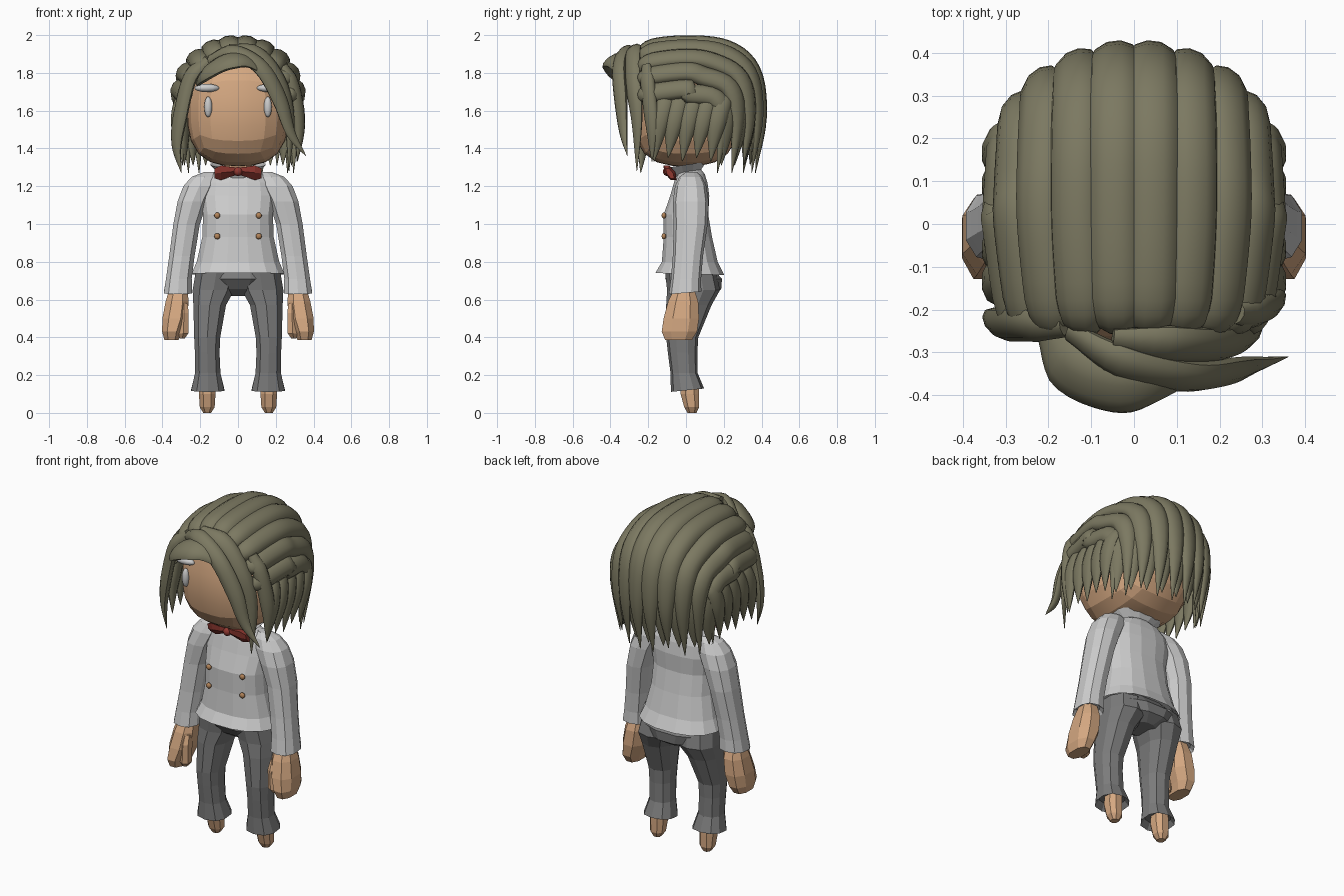
import bpy, bmesh, math
from mathutils import Vector
from math import sin, cos, pi, radians

if "Cube" in bpy.data.objects:
    bpy.data.objects.remove(bpy.data.objects["Cube"])


def material(name, rgb):
    m = bpy.data.materials.new(name)
    m.diffuse_color = (*rgb, 1)
    m.use_nodes = True
    m.node_tree.nodes["Principled BSDF"].inputs["Base Color"].default_value = m.diffuse_color
    return m


SKIN = material("skin", (0.66, 0.39, 0.22))
HAIR = material("hair", (0.20, 0.19, 0.12))
RED = material("red", (0.28, 0.04, 0.03))
DARK = material("dark_grey", (0.20, 0.20, 0.20))
WHITE = material("white", (1, 1, 1))
BRASS = material("brass", (0.45, 0.23, 0.10))


def finish(name, bm, mat, smooth=None):
    bmesh.ops.recalc_face_normals(bm, faces=bm.faces)
    me = bpy.data.meshes.new(name)
    bm.to_mesh(me)
    bm.free()
    ob = bpy.data.objects.new(name, me)
    bpy.context.collection.objects.link(ob)
    if mat:
        me.materials.append(mat)
    if smooth:
        bpy.ops.object.select_all(action='DESELECT')
        ob.select_set(True)
        bpy.context.view_layer.objects.active = ob
        bpy.ops.object.shade_smooth_by_angle(angle=radians(smooth))
    return ob


def skin_rings(bm, rings):
    loops = [[bm.verts.new(p) for p in r] for r in rings]
    n = len(loops[0])
    for a, b in zip(loops, loops[1:]):
        for i in range(n):
            j = (i + 1) % n
            bm.faces.new((a[i], a[j], b[j], b[i]))
    bm.faces.new(loops[0])
    bm.faces.new(loops[-1])


# Loft of level rings (cx, cy, z, rx, ry, tilt along y)
def loft(name, rings, mat=None, n=10, sx=1, p=2.4):
    def power(v):
        return math.copysign(abs(v) ** (2 / p), v)
    bm, out = bmesh.new(), []
    for cx, cy, z, rx, ry, *tilt in rings:
        t = tilt[0] if tilt else 0
        ring = []
        for i in range(n):
            a = 2 * pi * (i + 0.5) / n
            dx, dy = rx * power(cos(a)), ry * power(sin(a))
            ring.append(Vector((sx * (cx + dx), cy + dy, z + t * dy)))
        out.append(ring)
    skin_rings(bm, out)
    return finish(name, bm, mat)


def spline(pts, steps):
    P = [Vector(p) for p in pts]
    P = [2 * P[0] - P[1]] + P + [2 * P[-1] - P[-2]]
    out = []
    for k in range(1, len(P) - 2):
        a, b, c, d = P[k - 1:k + 3]
        for s in range(steps):
            t = s / steps
            out.append(0.5 * (2 * b + (c - a) * t + (2 * a - 5 * b + 4 * c - d) * t * t
                              + (3 * b - a - 3 * c + d) * t ** 3))
    return out + [P[-2]]


# Flattened tapering strand swept along a path, its flat side facing the head
def lock(name, pts, w, th, centre=(0, 0.05, 1.55), n=10, taper=0.55):
    path = spline(pts, 5)
    rings, last = [], len(path) - 1
    for i, p in enumerate(path):
        t = (path[min(i + 1, last)] - path[max(i - 1, 0)]).normalized()
        side = t.cross(p - Vector(centre)).normalized()
        up = side.cross(t)
        u = i / last
        k = min(1, 0.6 + 2 * u)
        if u > taper:
            k = 0.03 + 0.97 * (1 - ((u - taper) / (1 - taper)) ** 1.5)
        rings.append([p + side * (cos(2 * pi * j / n) * w * k)
                      + up * (sin(2 * pi * j / n) * th * k) for j in range(n)])
    bm = bmesh.new()
    skin_rings(bm, rings)
    return finish(name, bm, HAIR, 50)


def ball(name, loc, size, mat):
    bm = bmesh.new()
    bmesh.ops.create_uvsphere(bm, u_segments=12, v_segments=8, radius=1)
    for v in bm.verts:
        v.co = Vector(v.co[i] * size[i] + loc[i] for i in range(3))
    return finish(name, bm, mat, 60)


# Head: rounded box
bm = bmesh.new()
bmesh.ops.create_cube(bm, size=2)
bmesh.ops.subdivide_edges(bm, edges=bm.edges[:], cuts=5, use_grid_fill=True)
for v in bm.verts:
    d = Vector(math.tan(c * 0.75) / math.tan(0.75) for c in v.co)
    d /= sum(abs(c) ** 2.7 for c in d) ** (1 / 2.7)
    v.co = (d.x * 0.27, d.y * 0.285, 1.60 + d.z * 0.295)
finish("head", bm, SKIN, 14)
loft("neck", [(0, 0.01, 1.25, .07, .06), (0, 0.01, 1.36, .07, .06)], SKIN)

# Jacket, collar and trouser seat
loft("jacket", [(0, .02, .77, .21, .15), (0, .02, .735, .25, .185, -.03),
                (0, .02, .80, .222, .15), (0, .01, .93, .192, .13), (0, .0, 1.05, .188, .12),
                (0, .02, 1.15, .20, .105), (0, .025, 1.22, .19, .09),
                (0, .025, 1.265, .14, .075), (0, .02, 1.29, .08, .06)], n=16)
loft("collar", [(0, .01, 1.265, .09, .07, .3), (0, .01, 1.315, .15, .10, .15),
                (0, .01, 1.30, .09, .07, .15)], n=12)
loft("trouser_seat", [(0, .02, .78, .19, .11), (0, .04, .71, .21, .155),
                      (0, .06, .655, .16, .13), (0, .06, .62, .07, .075)], DARK, 12)

# Mirrored limbs, buttons and face details
for sx, tag in ((-1, "left"), (1, "right")):
    loft(tag + "_sleeve", [(.15, .03, 1.275, .03, .03), (.178, .025, 1.25, .07, .06),
                           (.205, .025, 1.20, .088, .083),
                           (.24, .025, 1.12, .083, .095), (.272, .025, 1.0, .073, .09),
                           (.297, .01, .83, .07, .08), (.313, 0, .71, .071, .08),
                           (.318, -.005, .635, .078, .086, .08), (.318, -.005, .66, .06, .065)], None, 10, sx)
    loft(tag + "_hand", [(.315, -.01, .66, .05, .055), (.322, -.015, .59, .065, .085),
                         (.335, -.025, .50, .07, .1), (.35, -.035, .43, .055, .1),
                         (.352, -.04, .385, .04, .075)], SKIN, 8, sx)
    loft(tag + "_thumb", [(.285, -.06, .58, .02, .03), (.285, -.075, .53, .027, .035),
                          (.29, -.075, .42, .03, .035), (.295, -.07, .395, .015, .02)], SKIN, 6, sx)
    loft(tag + "_trouser_leg", [(.115, .025, .74, .115, .135), (.13, .04, .65, .115, .14),
                                (.15, .015, .57, .09, .12), (.163, -.02, .40, .072, .085),
                                (.163, -.018, .32, .068, .078), (.16, -.01, .21, .07, .072),
                                (.16, .008, .12, .092, .088, .1), (.16, .008, .15, .07, .066)], DARK, 10, sx)
    loft(tag + "_foot", [(.163, .02, .17, .045, .05), (.163, .02, .10, .047, .052),
                         (.163, .03, .03, .042, .042), (.163, .032, .0, .022, .025)], SKIN, 8, sx)
    for z in (.935, 1.045):
        ball(tag + "_button", (sx * .11, -.117, z), (.016, .012, .016), BRASS)
    ball(tag + "_eye", (sx * .158, -.265, 1.62), (.021, .02, .055), WHITE)
    ball(tag + "_eyebrow", (sx * .165, -.265, 1.72), (.066, .025, .022), WHITE)
    # Bow tie wing
    rings = [[Vector((sx * x, -.085 + d * cos(2 * pi * j / 6) - h * .5 * sin(2 * pi * j / 6),
                      1.28 - x * .1 + h * sin(2 * pi * j / 6))) for j in range(6)]
             for x, h, d in ((0, .022, .02), (.04, .030, .028), (.09, .045, .03), (.125, .030, .018))]
    bm = bmesh.new()
    skin_rings(bm, rings)
    finish(tag + "_bow_wing", bm, RED)
ball("bow_knot", (0, -.1, 1.278), (.024, .022, .024), RED)


def back_xy(s, c):
    return .312 * s, .10 + .30 * c ** .8


# Long strands combed from the hairline over the crown and down the back
for k, deg in enumerate((8, 25, 43, 60, 76)):
    for sx in (-1, 1):
        s, c = sx * sin(radians(deg)), cos(radians(deg))
        zt, x = 1.60 + .36 * c ** .8, .315 * s
        xb, yb = back_xy(s, c)
        lock("crown_lock", [(x * .84, -.235, zt - .1 * c), (x * .92, -.20, zt - .025),
                            (x * 1.02, 0, zt), (x * 1.02, yb - .18, zt - .025),
                            (xb, yb - .045, 1.6 + (zt - 1.6) * .6), (xb, yb, 1.56),
                            (xb * .97, yb - .03, 1.27 + .04 * ((k + sx) % 3 == 0))],
             .064 - .002 * k, .042, taper=.7)

# Second layer filling the back
for deg in (-68, -51, -34, -17, 0, 17, 34, 51, 68):
    xb, yb = back_xy(sin(radians(deg)), cos(radians(deg)))
    lock("under_back_lock", [(xb * .9, yb - .07, 1.76), (xb, yb - .03, 1.58),
                             (xb * .98, yb - .05, 1.31)], .06, .035)

# Short strands hanging over the ears
for sx in (-1, 1):
    for i in range(5):
        y = -.14 + .075 * i
        lock("side_lock", [(sx * .27, y + .05, 1.69), (sx * .315, y + .025, 1.62),
                           (sx * .325, y - .005, 1.5), (sx * .312, y - .03, 1.33 + .02 * (i % 2))],
             .05, .032, (0, y, 1.55))

# Fringe sweeping across the forehead, and strands framing the face
lock("fringe_wave", [(-.20, -.25, 1.76), (-.15, -.34, 1.81), (-.05, -.38, 1.86),
                     (.05, -.375, 1.86), (.15, -.36, 1.79)], .070, .03, (0, -.22, 1.6))
lock("fringe_front", [(-.15, -.25, 1.87), (-.03, -.32, 1.91), (.12, -.355, 1.83),
                      (.22, -.345, 1.66), (.28, -.33, 1.48), (.36, -.31, 1.36)], .047, .03, (0, 0, 1.6))
lock("fringe_inner", [(-.05, -.27, 1.93), (.10, -.28, 1.90), (.21, -.28, 1.76),
                      (.27, -.26, 1.55), (.27, -.26, 1.28)], .05, .03, (0, 0, 1.6))
lock("left_face_lock", [(-.16, -.24, 1.87), (-.25, -.235, 1.78), (-.30, -.235, 1.6),
                        (-.325, -.23, 1.42), (-.30, -.24, 1.27)], .046, .03)
lock("right_face_lock", [(.24, -.21, 1.84), (.295, -.2, 1.72), (.325, -.18, 1.52),
                         (.315, -.18, 1.33)], .043, .03)
